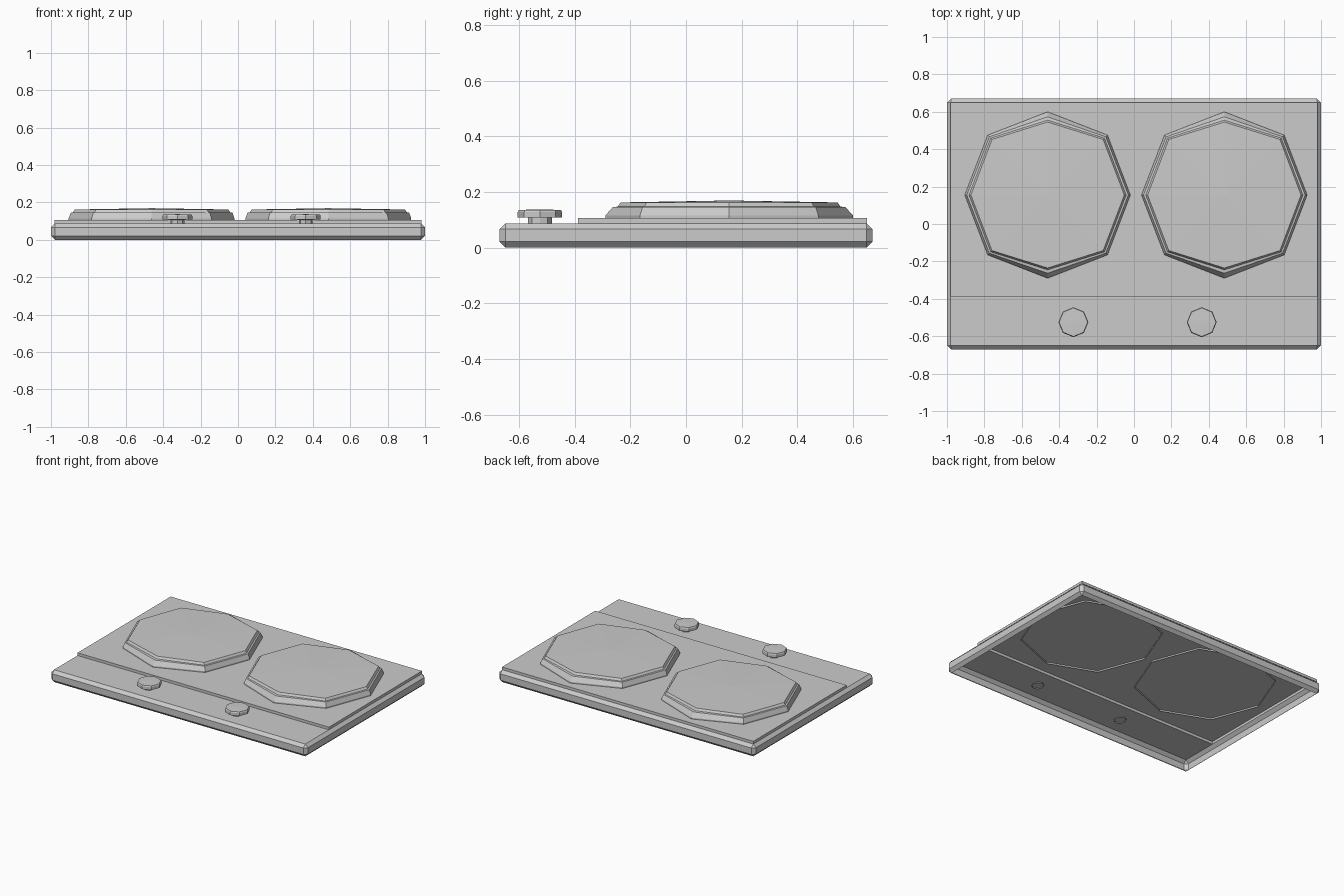
import bpy, bmesh, math

if "Cube" in bpy.data.objects:
    bpy.data.objects.remove(bpy.data.objects["Cube"])

SIDES = 8
BURNERS = [(-0.462, 0.155), (0.483, 0.155)]
KNOBS = [(-0.324, -0.525), (0.362, -0.525)]
DECK_Z, PLATE_Z, STEP_Y = 0.087, 0.106, -0.388


def finish(bm, name):
    mesh = bpy.data.meshes.new(name)
    bm.to_mesh(mesh)
    bm.free()
    ob = bpy.data.objects.new(name, mesh)
    bpy.context.collection.objects.link(ob)
    return ob


def octagon(bm, centre, rx, ry, rd, z):
    """Eight points; rx, ry, rd are the radii along x, along y and on the diagonals."""
    out = []
    for i in range(SIDES):
        a = 2 * math.pi * i / SIDES
        r = rd if i % 2 else (rx if i % 4 == 0 else ry)
        out.append(bm.verts.new((centre[0] + r * math.cos(a), centre[1] + r * math.sin(a), z)))
    return out


def stacked(name, centre, rings, apex):
    """Octagonal shell, open below, closed by a very low dome."""
    bm = bmesh.new()
    loops = [octagon(bm, centre, *r) for r in rings]
    for a, b in zip(loops, loops[1:]):
        for i in range(SIDES):
            j = (i + 1) % SIDES
            bm.faces.new((a[i], a[j], b[j], b[i]))
    top = bm.verts.new((*centre, apex))
    for i in range(SIDES):
        bm.faces.new((loops[-1][i], loops[-1][(i + 1) % SIDES], top))
    return finish(bm, name)


def deck(name, y0, y1, z, skirt=0):
    """Flat sheet with an optional skirt below its edge."""
    bm = bmesh.new()
    corners = [(-0.98, y0), (0.98, y0), (0.98, y1), (-0.98, y1)]
    outer = [bm.verts.new((x, y, z)) for x, y in corners]
    bm.faces.new(outer)
    if skirt:
        low = [bm.verts.new((x, y, z - skirt)) for x, y in corners]
        for i in range(4):
            j = (i + 1) % 4
            bm.faces.new((low[i], low[j], outer[j], outer[i]))
    return finish(bm, name)


# Chamfered side walls, open underneath
bm = bmesh.new()
bmesh.ops.create_cube(bm, size=1)
for v in bm.verts:
    v.co = (v.co.x * 2, v.co.y * 1.34, (v.co.z + 0.5) * DECK_Z)
bmesh.ops.bevel(bm, geom=bm.edges[:], offset=0.021, segments=1, affect='EDGES')
bm.normal_update()
bmesh.ops.delete(bm, geom=[f for f in bm.faces if abs(f.normal.z) > 0.99], context='FACES')
finish(bm, "base_walls")

# Control strip and raised cooking surface
deck("control_strip", -0.65, STEP_Y, DECK_Z)
deck("cooking_surface", STEP_Y, 0.65, PLATE_Z, PLATE_Z - DECK_Z)

# Hot plates with stepped rim, their walls just piercing the surface
for c in BURNERS:
    stacked("hot_plate", c, [(0.443, 0.445, 0.453, 0.095), (0.443, 0.445, 0.453, 0.115),
                             (0.432, 0.418, 0.440, 0.145), (0.420, 0.400, 0.430, 0.147),
                             (0.410, 0.390, 0.420, 0.162)], 0.169)

# Knobs on short stems
for c in KNOBS:
    stacked("knob", c, [(0.037, 0.043, 0.04, 0.08), (0.037, 0.043, 0.04, 0.107),
                        (0.08, 0.08, 0.08, 0.108), (0.08, 0.08, 0.08, 0.127),
                        (0.076, 0.076, 0.076, 0.135)], 0.137)
